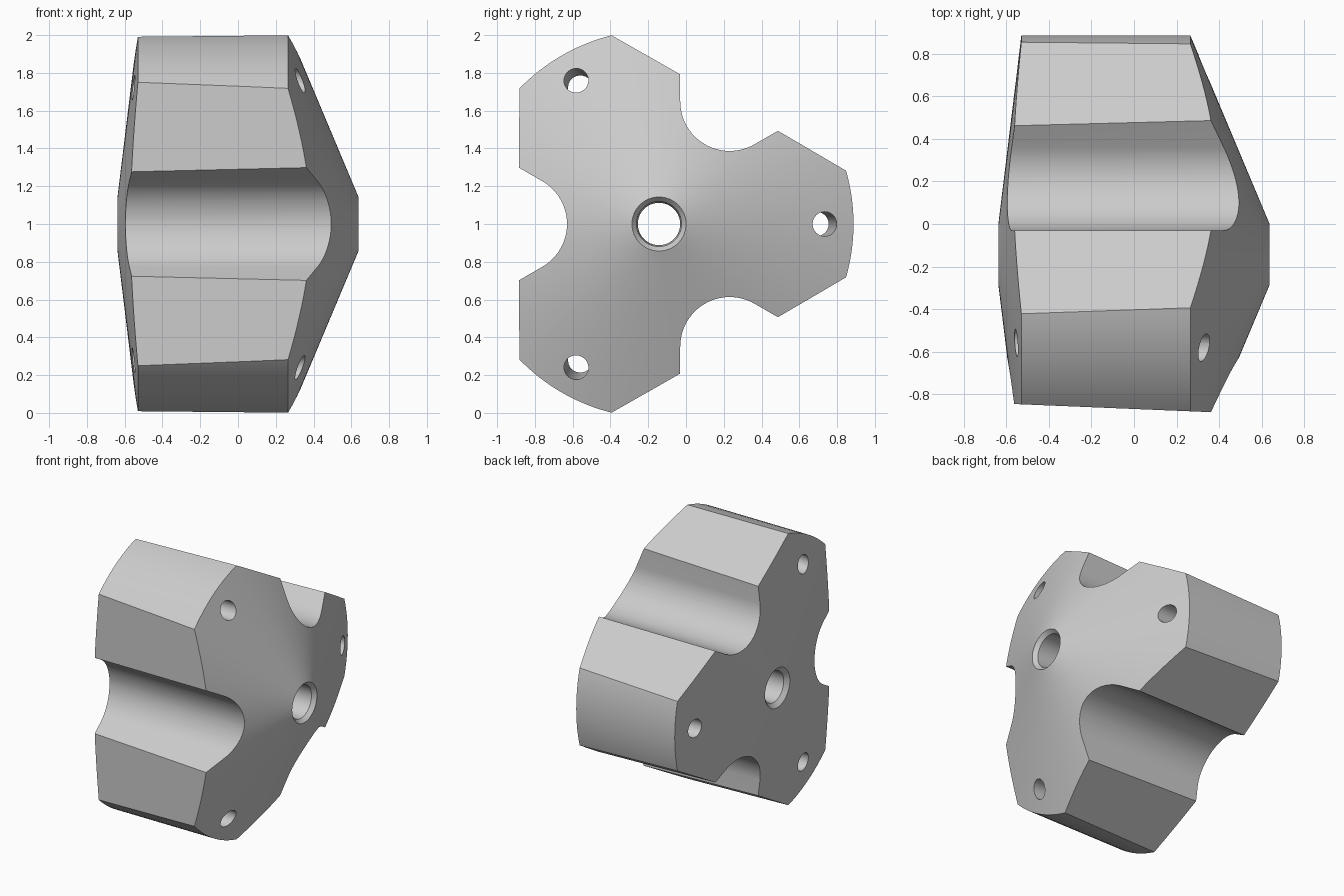
import bpy, bmesh, math
from mathutils import Vector

if "Cube" in bpy.data.objects:
    bpy.data.objects.remove(bpy.data.objects["Cube"], do_unlink=True)

AXIS_Y, AXIS_Z = -0.143, 1.0      # centre line, running along x

grey = bpy.data.materials.new("light_grey")
grey.use_nodes = True
COLOUR = (0.6, 0.6, 0.6, 1)
grey.diffuse_color = COLOUR
grey.node_tree.nodes["Principled BSDF"].inputs["Base Color"].default_value = COLOUR


def polar(x, r, a):
    return Vector((x, AXIS_Y + r * math.cos(a), AXIS_Z + r * math.sin(a)))


def loft(name, rings, closed=False):
    """Skin matching rings of points; closed joins the last ring to the first."""
    bm = bmesh.new()
    loops = [[bm.verts.new(p) for p in ring] for ring in rings]
    pairs = list(zip(loops, loops[1:]))
    if closed:
        pairs.append((loops[-1], loops[0]))
    else:
        bm.faces.new(loops[0])
        bm.faces.new(loops[-1])
    n = len(loops[0])
    for a, b in pairs:
        for i in range(n):
            j = (i + 1) % n
            bm.faces.new((a[i], a[j], b[j], b[i]))
    bmesh.ops.recalc_face_normals(bm, faces=bm.faces)
    mesh = bpy.data.meshes.new(name)
    bm.to_mesh(mesh)
    bm.free()
    mesh.materials.append(grey)
    obj = bpy.data.objects.new(name, mesh)
    bpy.context.collection.objects.link(obj)
    return obj


def boolean(target, cutter, operation):
    cutter.hide_render = True
    mod = target.modifiers.new(operation.lower(), 'BOOLEAN')
    mod.operation, mod.solver, mod.object = operation, 'EXACT', cutter
    bpy.ops.object.select_all(action='DESELECT')
    bpy.context.view_layer.objects.active = target
    target.select_set(True)
    bpy.ops.object.modifier_apply(modifier=mod.name)
    bpy.data.objects.remove(cutter, do_unlink=True)


# Turned blank: two conical ends and a chamfered centre bore
SEG = 128
profile = [(-0.638, 0.143), (-0.53, 1.03), (0.265, 1.03), (0.638, 0.143),
           (0.61, 0.119), (-0.61, 0.112)]
body = loft("three_lobed_body",
            [[polar(x, r, 2 * math.pi * i / SEG) for i in range(SEG)] for x, r in profile],
            closed=True)

# Three-lobed section: drafted side flats with a round-bottomed groove between lobes
GROOVE_R, GROOVE_U = 0.262, 0.749
# groove direction -> flat distance at x = 0.36 and at x = -0.56
FLATS = [(60, 0.742, 0.718), (180, 0.742, 0.704), (300, 0.742, 0.718)]


def lobe_section(x):
    t = (0.36 - x) / 0.92
    points = []
    for deg, d_front, d_back in FLATS:
        d = d_front + (d_back - d_front) * t
        tangent_u = GROOVE_U - GROOVE_R * 0.5
        tangent_w = GROOVE_R * math.sin(math.radians(60))
        w = tangent_w + (d - tangent_u) * math.tan(math.radians(30))
        arc = [math.radians(240 - 120 * i / 24) for i in range(25)]
        local = [(d, -0.95), (d, -w)]
        local += [(GROOVE_U + GROOVE_R * math.cos(a), GROOVE_R * math.sin(a)) for a in arc]
        local += [(d, w), (d, 0.95)]
        points += [polar(x, math.hypot(u, v), math.radians(deg) + math.atan2(v, u))
                   for u, v in local]
    return points


boolean(body, loft("lobe_section", [lobe_section(-0.8), lobe_section(0.8)]), 'INTERSECT')

# Slightly slanted bolt hole through each lobe
for deg in (0, 120, 240):
    a = math.radians(deg)
    radial = Vector((0, math.cos(a), math.sin(a)))
    side = Vector((0, -math.sin(a), math.cos(a)))
    rings = []
    for x in (-0.8, 0.8):
        centre = polar(x, 0.877 + (x - 0.33) * 0.05, a)
        rings.append([centre + 0.065 * (radial * math.cos(b) + side * math.sin(b))
                      for b in (2 * math.pi * i / 32 for i in range(32))])
    boolean(body, loft("bolt_hole", rings), 'DIFFERENCE')

bpy.ops.object.shade_smooth_by_angle(angle=math.radians(25))
